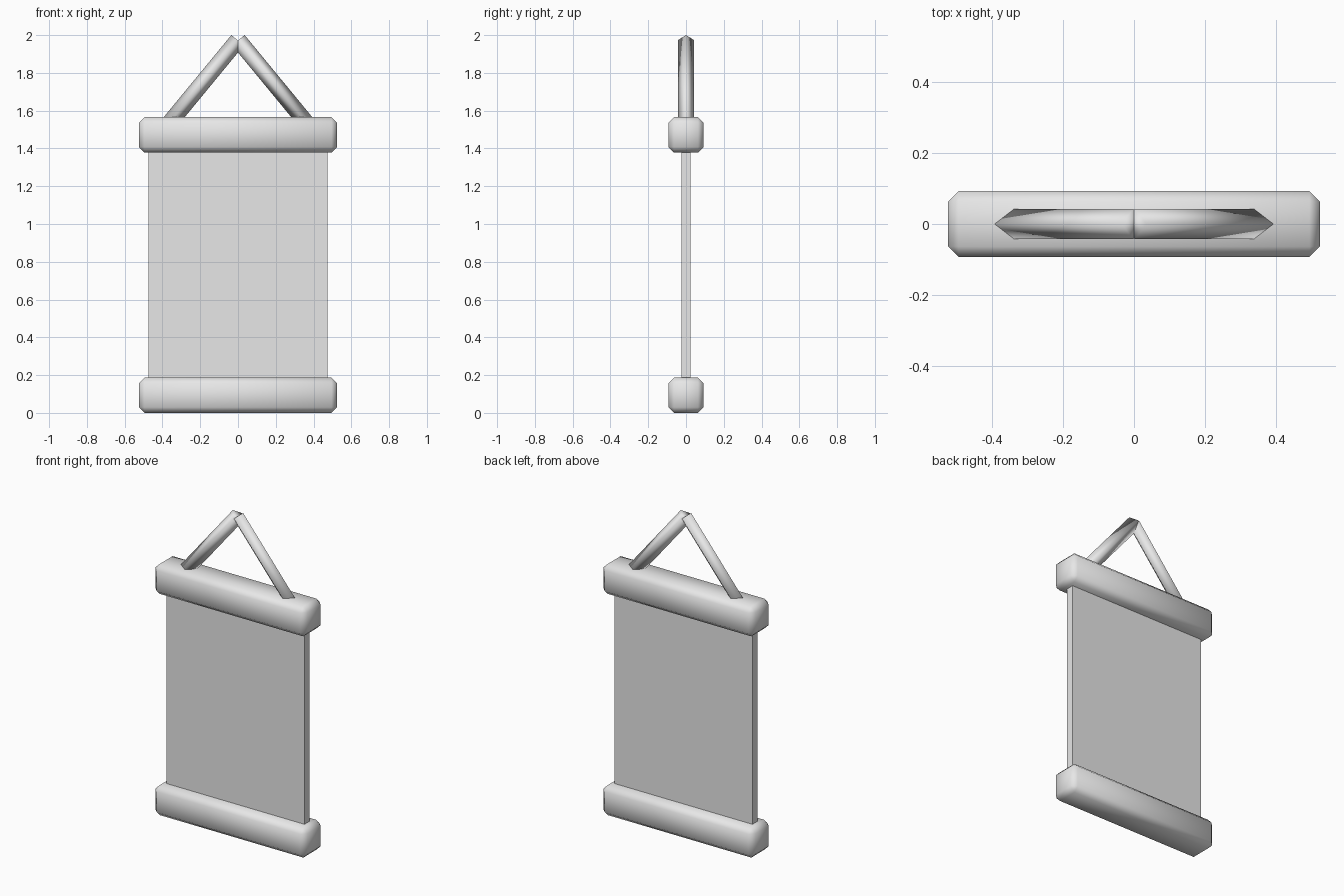
import bpy
import bmesh
from mathutils import Vector, Matrix

cube = bpy.data.objects.get("Cube")
if cube:
    bpy.data.objects.remove(cube, do_unlink=True)

grey = bpy.data.materials.new("plain grey")
grey.use_nodes = True
colour = (0.8, 0.8, 0.8, 1)
grey.diffuse_color = colour
grey.node_tree.nodes["Principled BSDF"].inputs["Base Color"].default_value = colour


def add_part(name, bm, smooth):
    bmesh.ops.recalc_face_normals(bm, faces=bm.faces)
    for face in bm.faces:
        face.smooth = smooth
    mesh = bpy.data.meshes.new(name)
    bm.to_mesh(mesh)
    bm.free()
    mesh.materials.append(grey)
    obj = bpy.data.objects.new(name, mesh)
    bpy.context.collection.objects.link(obj)
    return obj


def box(name, size, z, bevel=0):
    bm = bmesh.new()
    bmesh.ops.create_cube(bm, size=1)
    bmesh.ops.scale(bm, vec=size, verts=bm.verts)
    bmesh.ops.translate(bm, vec=(0, 0, z), verts=bm.verts)
    if bevel:
        bmesh.ops.bevel(bm, geom=bm.edges[:], offset=bevel, segments=1,
                        affect='EDGES', profile=0.5)
    return add_part(name, bm, bevel > 0)


def rod(name, start, end, radius):
    # Four-sided rod with its corners facing front, back, up and down
    axis = end - start
    bm = bmesh.new()
    bmesh.ops.create_cone(bm, cap_ends=True, segments=4, radius1=radius,
                          radius2=radius, depth=axis.length)
    z = axis.normalized()
    y = Vector((0, 1, 0))
    turn = Matrix((y.cross(z), y, z)).transposed()
    # Put the corners on the local x and y axes
    corner = bm.verts[:][0].co
    if abs(corner.x * corner.y) > radius * radius / 4:
        turn = turn @ Matrix.Rotation(0.7854, 3, 'Z')
    bmesh.ops.transform(bm, matrix=turn.to_4x4(), verts=bm.verts)
    bmesh.ops.translate(bm, vec=(start + end) / 2, verts=bm.verts)
    return add_part(name, bm, True)


# Rounded rails and the cloth between them
rail = (1.05, 0.187, 0.187)
box("bottom_rail", rail, 0.0935, 0.03)
box("top_rail", rail, 1.472, 0.03)
box("cloth_panel", (0.95, 0.048, 1.38), 0.783)

# Hanging cord, one straight piece on each side
for side, label in ((1, "left"), (-1, "right")):
    rod(label + "_cord", Vector((side * 0.4, 0, 1.49)),
        Vector((side * 0.002, 0, 1.973)), 0.043)
